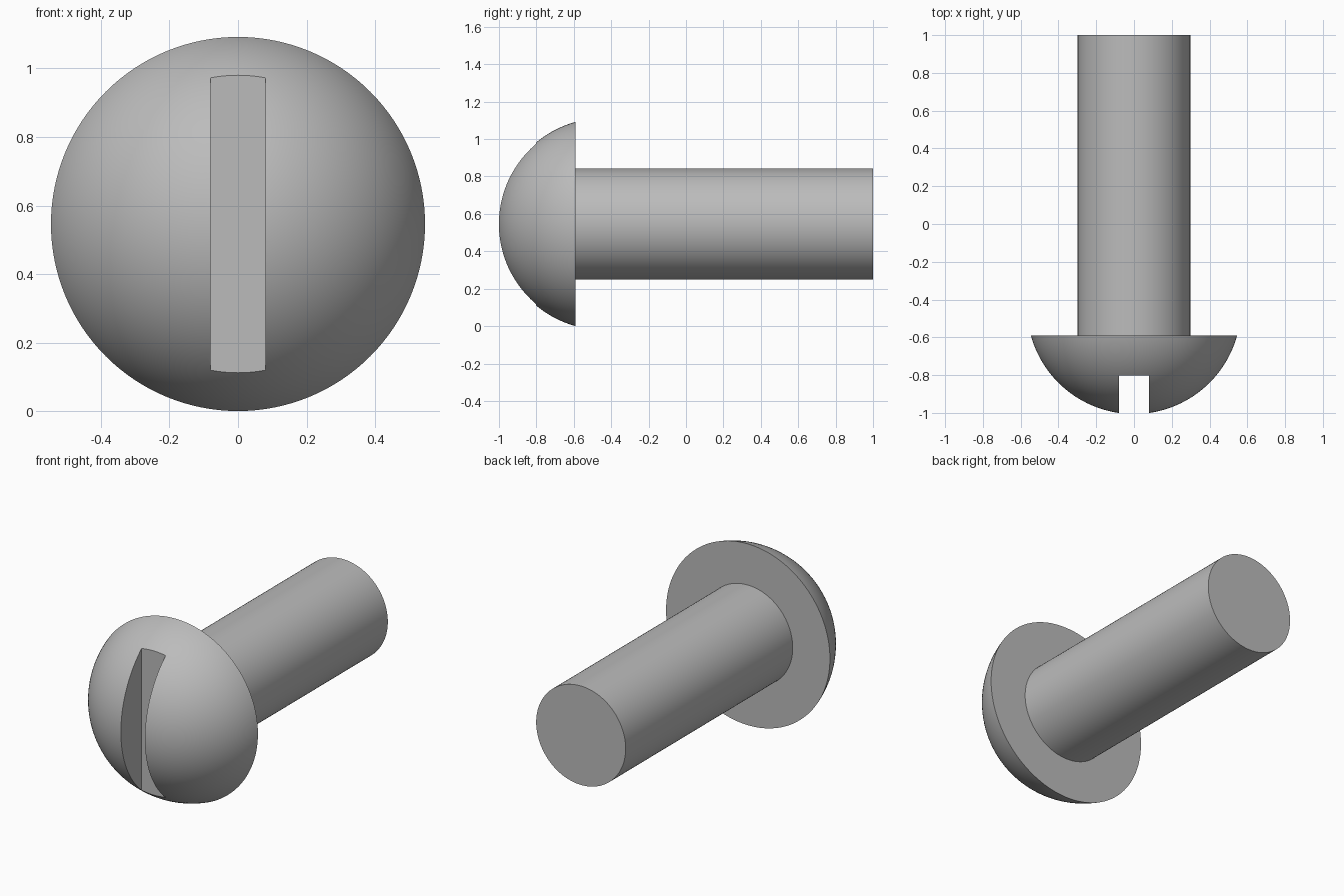
import bpy
import bmesh
from math import sin, cos, asin, tau, radians
from mathutils import Vector

default = bpy.data.objects.get("Cube")
if default:
    bpy.data.objects.remove(default, do_unlink=True)

AXIS_Z = 0.546       # height of the screw's axis
RIM = 0.546          # head radius
UNDERSIDE = -0.59    # flat back of the head
APEX = -1.006        # dome tip before slotting
SHANK = 0.298        # shank radius
SLOT_FLOOR = -0.803
SLOT_WIDTH = 0.16

steel = bpy.data.materials.new("grey_steel")
steel.use_nodes = True
grey = (0.5, 0.5, 0.5, 1)
steel.diffuse_color = grey
steel.node_tree.nodes["Principled BSDF"].inputs["Base Color"].default_value = grey


def lathe(name, profile, steps=128):
    """Revolve (radius, y) points about the screw's axis."""
    bm = bmesh.new()
    verts = [bm.verts.new((r, y, 0)) for r, y in profile]
    edges = [bm.edges.new(pair) for pair in zip(verts, verts[1:])]
    bmesh.ops.spin(bm, geom=verts + edges, cent=Vector(), axis=(0, 1, 0),
                   angle=tau, steps=steps, use_duplicate=False)
    bmesh.ops.remove_doubles(bm, verts=bm.verts, dist=1e-5)
    bmesh.ops.recalc_face_normals(bm, faces=bm.faces)
    mesh = bpy.data.meshes.new(name)
    bm.to_mesh(mesh)
    bm.free()
    mesh.materials.append(steel)
    obj = bpy.data.objects.new(name, mesh)
    obj.location.z = AXIS_Z
    bpy.context.collection.objects.link(obj)
    return obj


def activate(obj):
    bpy.ops.object.select_all(action="DESELECT")
    obj.select_set(True)
    bpy.context.view_layer.objects.active = obj


# Domed head: a spherical cap with a flat underside
height = UNDERSIDE - APEX
ball = (RIM ** 2 + height ** 2) / (2 * height)
sweep = asin(RIM / ball)
rings = 32
dome = [(ball * sin(sweep * i / rings), APEX + ball * (1 - cos(sweep * i / rings)))
        for i in range(rings + 1)]
head = lathe("head", dome + [(0, UNDERSIDE)])

# Straight slot cut across the dome
bpy.ops.mesh.primitive_cube_add(size=1, location=(0, SLOT_FLOOR - 0.5, AXIS_Z))
cutter = bpy.context.object
cutter.name = "slot_cutter"
cutter.scale = (SLOT_WIDTH, 1, 2)
cutter.hide_render = True
cutter.data.materials.append(steel)
activate(head)
slot = head.modifiers.new("slot", "BOOLEAN")
slot.operation = "DIFFERENCE"
slot.solver = "EXACT"
slot.object = cutter
bpy.ops.object.modifier_apply(modifier=slot.name)
bpy.data.objects.remove(cutter, do_unlink=True)

# Plain cylindrical shank
shank = lathe("shank", [(0, UNDERSIDE - 0.01), (SHANK, UNDERSIDE - 0.01),
                        (SHANK, 1), (0, 1)])

for part in (head, shank):
    activate(part)
    bpy.ops.object.shade_smooth_by_angle(angle=radians(30))
